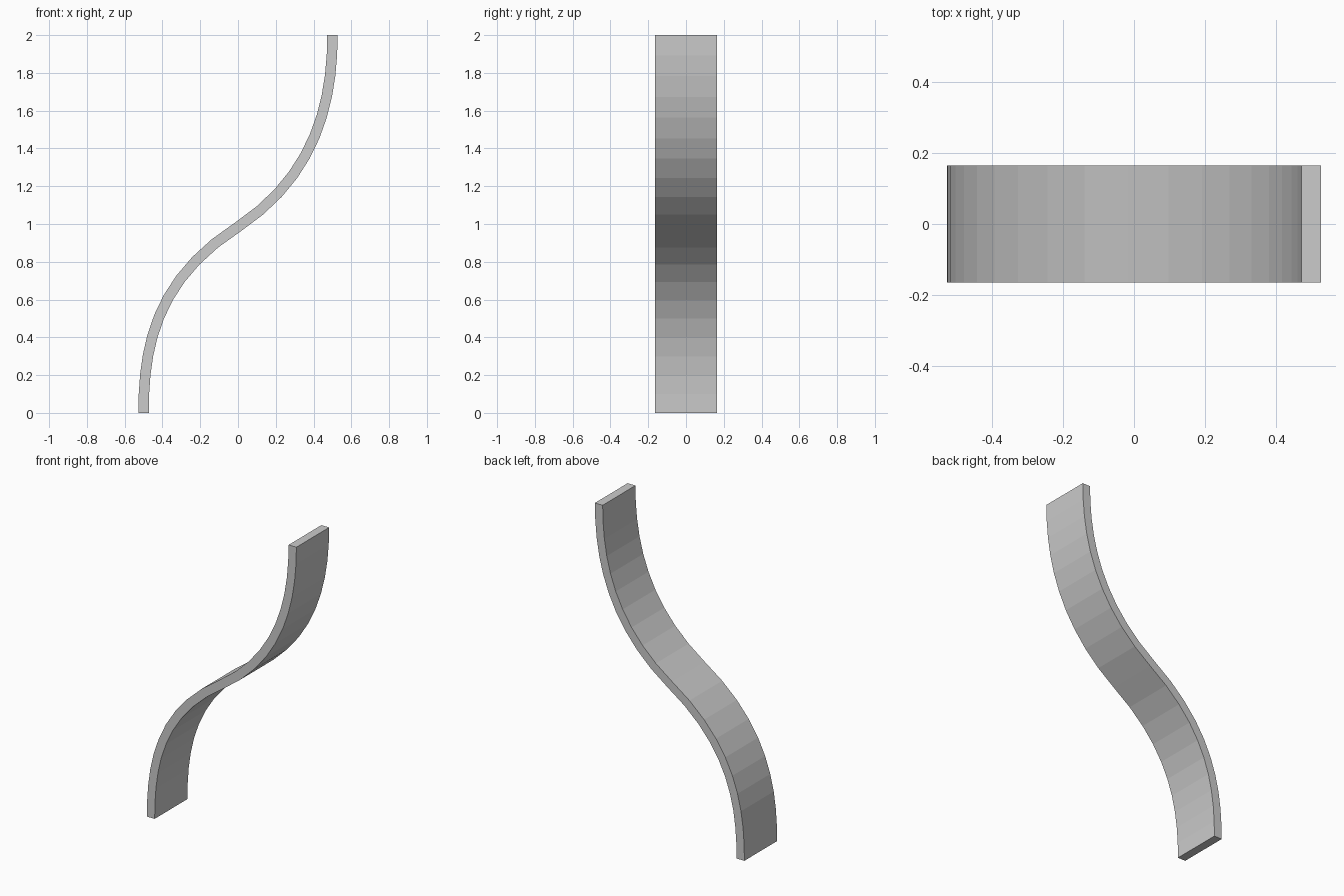
import bpy, bmesh
from mathutils import Vector
from mathutils.geometry import interpolate_bezier

if "Cube" in bpy.data.objects:
    bpy.data.objects.remove(bpy.data.objects["Cube"])

HALF_THICK, HALF_WIDTH = 0.0275, 0.165


def arc(*pts):
    return interpolate_bezier(*[Vector((x, 0, z)) for x, z in pts], 11)


# S-shaped centre line from two bezier arcs
path = arc((-0.5, 0), (-0.5, 0.33), (-0.447, 0.70), (0, 0.985))
path += arc((0, 0.985), (0.415, 1.26), (0.5, 1.65), (0.5, 2))[1:]

# Rectangular cross-section carried along the path
bm = bmesh.new()
rings = []
for i, p in enumerate(path):
    if i in (0, len(path) - 1):
        t = Vector((0, 0, 1))
    else:
        t = ((path[i + 1] - p).normalized() + (p - path[i - 1]).normalized()).normalized()
    side = Vector((t.z, 0, -t.x)) * HALF_THICK
    rings.append([bm.verts.new(p + side * s + Vector((0, HALF_WIDTH * w, 0)))
                  for s, w in ((-1, -1), (1, -1), (1, 1), (-1, 1))])
for a, b in zip(rings, rings[1:]):
    for k in range(4):
        n = (k + 1) % 4
        bm.faces.new((a[k], a[n], b[n], b[k]))

# End caps
bm.faces.new(rings[0][::-1])
bm.faces.new(rings[-1])
bmesh.ops.recalc_face_normals(bm, faces=bm.faces)

mesh = bpy.data.meshes.new("curved_strip")
bm.to_mesh(mesh)
bm.free()
bpy.context.collection.objects.link(bpy.data.objects.new("curved_strip", mesh))
